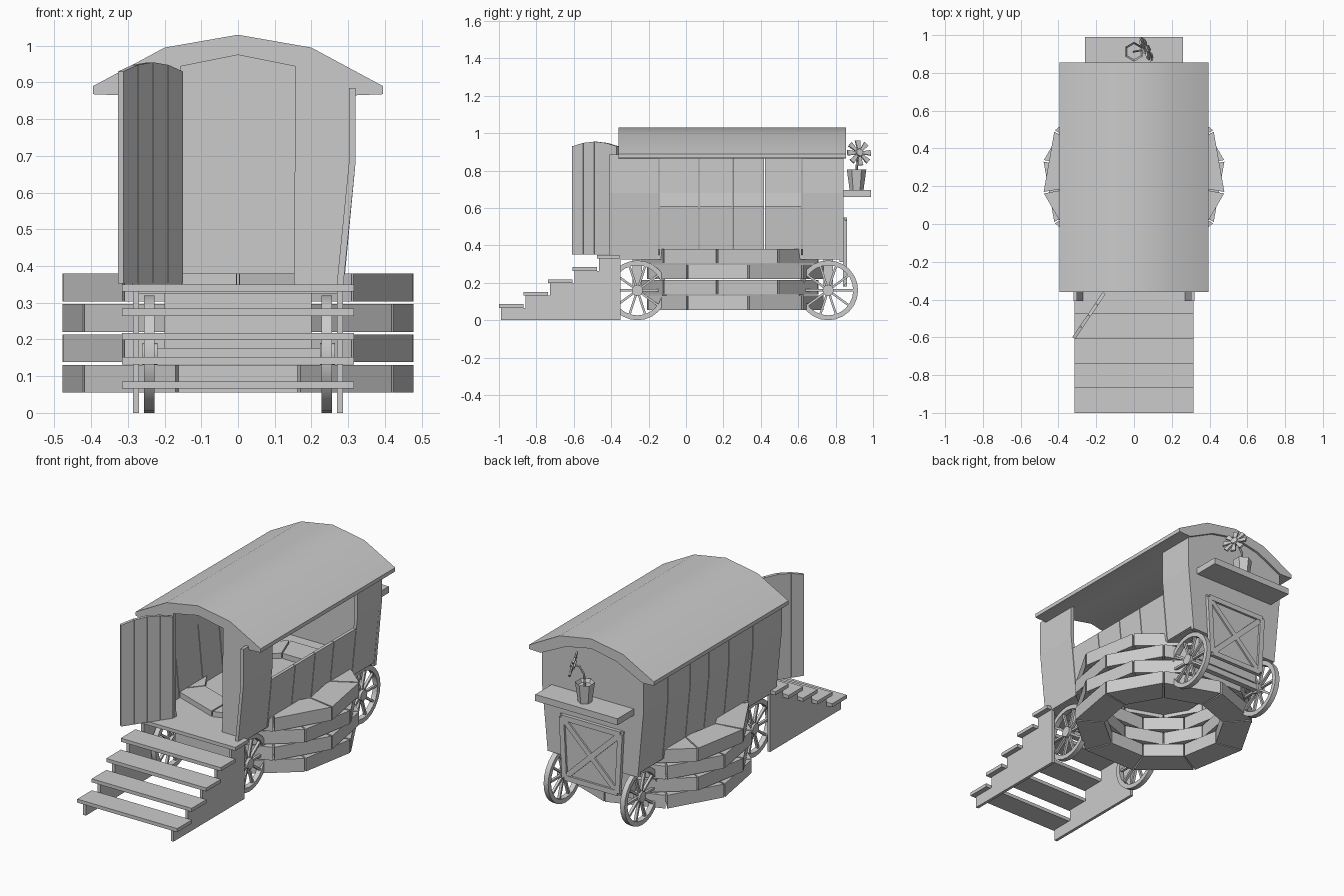
import bpy, bmesh
from math import sin, cos, pi, radians, atan2
from mathutils import Vector, Matrix

if "Cube" in bpy.data.objects:
    bpy.data.objects.remove(bpy.data.objects["Cube"])


def finish(bm, name, smooth=False):
    bmesh.ops.recalc_face_normals(bm, faces=bm.faces)
    me = bpy.data.meshes.new(name)
    bm.to_mesh(me)
    bm.free()
    ob = bpy.data.objects.new(name, me)
    bpy.context.collection.objects.link(ob)
    if smooth:
        bpy.ops.object.select_all(action='DESELECT')
        ob.select_set(True)
        bpy.context.view_layer.objects.active = ob
        bpy.ops.object.shade_smooth_by_angle(angle=radians(30))
    return ob


def add_prism(bm, pts, a, b, axis):
    """Extrude a 2D profile along x (profile yz), y (profile xz) or z (profile xy)."""
    def place(p, t):
        return {'x': (t, p[0], p[1]), 'y': (p[0], t, p[1]), 'z': (p[0], p[1], t)}[axis]
    lo = [bm.verts.new(place(p, a)) for p in pts]
    hi = [bm.verts.new(place(p, b)) for p in pts]
    bm.faces.new(lo)
    bm.faces.new(hi)
    n = len(pts)
    for i in range(n):
        j = (i + 1) % n
        bm.faces.new((lo[i], lo[j], hi[j], hi[i]))


def prism(name, pts, a, b, axis, smooth=False):
    bm = bmesh.new()
    add_prism(bm, pts, a, b, axis)
    return finish(bm, name, smooth)


def box(name, x0, x1, y0, y1, z0, z1):
    return prism(name, [(x0, y0), (x1, y0), (x1, y1), (x0, y1)], z0, z1, 'z')


def mirrored(half):
    """Close a right-hand half profile, given from bottom to top, across x = 0."""
    return half + [(-x, z) for x, z in reversed(half) if x > 0]


# Barrel roof
top = [(.395, .89), (.2, .995), (0, 1.03)]
under = [(.395, .868), (.32, .865), (.16, .943), (0, .975)]
roof = mirrored(top) + [(-x, z) for x, z in under] + list(reversed(under[:-1]))
prism("roof", roof, -.36, .855, 'y', True)

# Side walls built from upright boards; the right side has a long window
T = .018


def wall_profile(side, full):
    outer = [(.285, .33), (.32, .68), (.32, .885)] if full else [(.285, .33), (.313, .61)]
    inner = [(x - T, z) for x, z in reversed(outer)]
    return [(side * x, z) for x, z in outer + inner]


def wall(name, side, cuts, full):
    bm = bmesh.new()
    for a, b in zip(cuts, cuts[1:]):
        add_prism(bm, wall_profile(side, full), a + .002, b - .002, 'y')
    finish(bm, name)


wall("left_wall", -1, [-.41, -.145, .07, .25, .42, .62, .84], True)
wall("right_wall_front", 1, [-.41, -.145], True)
wall("right_wall_back", 1, [.62, .84], True)
wall("right_wall_low", 1, [-.145, .07, .25, .42, .62], False)

# Gable ends and floor
gable = [(.285, .31), (.32, .68), (.32, .87), (.16, .945), (0, .976)]
prism("back_wall", mirrored(gable), .82, .842, 'y')
for s, side in ((1, "right"), (-1, "left")):
    pts = [(.152, .35), (.28, .35), (.312, .68), (.312, .87), (.157, .945)]
    prism(side + "_front_panel", [(s * x, z) for x, z in pts], -.36, -.34, 'y')
box("floor", -.28, .28, -.38, .84, .325, .35)

# Arched door, swung open, made of boards
bm = bmesh.new()
W = .29
tops = [.93, .948, .955, .948, .93]
for i in range(4):
    a, b = i * W / 4 + .001, (i + 1) * W / 4 - .001
    add_prism(bm, [(a, .352), (b, .352), (b, tops[i + 1]), (a, tops[i])], -.009, .009, 'y')
ob = finish(bm, "open_door")
ob.location = (-.157, -.365, 0)
ob.rotation_euler.z = atan2(-.24, -.163)

# Stairs: stepped stringers and open treads
step = [(-.35, 0), (-.99, 0)]
for i in range(5):
    y = -.99 + i * .131
    z = .066 * (i + 1)
    step += [(y, z), (y + .131 if i < 4 else -.35, z)]
    y1 = y + .122 if i < 4 else -.355
    box("tread_%d" % (i + 1), -.316, .316, y - .01, y1, z, z + .02)
for s, side in ((1, "right"), (-1, "left")):
    prism(side + "_stringer", step, s * .269, s * .286, 'x')


# Spoked wheels and axles
def wheel(name, x0, x1, cy, cz, n=24, spokes=10):
    bm = bmesh.new()
    rings = []
    for r, x in ((.16, x0), (.16, x1), (.134, x1), (.134, x0)):
        rings.append([bm.verts.new((x, cy + r * cos(2 * pi * i / n), cz + r * sin(2 * pi * i / n)))
                      for i in range(n)])
    for k in range(4):
        a, b = rings[k], rings[(k + 1) % 4]
        for i in range(n):
            j = (i + 1) % n
            bm.faces.new((a[i], a[j], b[j], b[i]))
    hub = [(cy + .03 * cos(2 * pi * i / 12), cz + .03 * sin(2 * pi * i / 12)) for i in range(12)]
    add_prism(bm, hub, x0 - .004, x1 + .008, 'x')
    for i in range(spokes):
        d = Vector((cos(2 * pi * i / spokes), sin(2 * pi * i / spokes)))
        p = Vector((-d.y, d.x)) * .006
        c = Vector((cy, cz))
        add_prism(bm, [c + d * .02 - p, c + d * .138 - p, c + d * .138 + p, c + d * .02 + p],
                  x0 + .007, x1 - .007, 'x')
    finish(bm, name, True)


for cy, end in ((-.26, "front"), (.76, "back")):
    wheel(end + "_right_wheel", .227, .256, cy, .16)
    wheel(end + "_left_wheel", -.256, -.227, cy, .16)
    box(end + "_axle", -.23, .23, cy - .016, cy + .016, .142, .175)
    box(end + "_bolster", -.2, .2, cy - .025, cy + .025, .175, .327)

# Well ring: four staggered courses of nine mitred blocks
N, R, RI, CY = 9, .485, .325, .25
for row, z in enumerate((.055, .138, .221, .304)):
    bm = bmesh.new()
    for k in range(N):
        off = 20 if row % 2 == 0 else 0
        a0 = radians(-90 + off + 40 * k + .5)
        a1 = radians(-90 + off + 40 * (k + 1) - .5)
        pts = [(r * cos(a), CY + r * sin(a)) for r, a in ((RI, a0), (R, a0), (R, a1), (RI, a1))]
        add_prism(bm, pts, z, z + .076, 'z')
    finish(bm, "block_ring_%d" % (row + 1))

# Back hatch: tapered panel, frame and crossed braces
prism("hatch_panel", [(-.18, .18), (.18, .18), (.2, .55), (-.2, .55)], .84, .85, 'y')
bm = bmesh.new()


def bar(p, q, w, y1):
    p, q = Vector(p), Vector(q)
    d = (q - p).normalized()
    n = Vector((-d.y, d.x)) * w
    add_prism(bm, [p - n, q - n, q + n, p + n], .848, y1, 'y')


c = [(-.167, .195), (.167, .195), (.185, .535), (-.185, .535)]
for i in range(4):
    bar(c[i], c[(i + 1) % 4], .015, .862)
bar(c[0], c[2], .015, .859)
bar(c[1], c[3], .015, .859)
finish(bm, "hatch_frame")

# Shelf with a potted flower
box("shelf", -.26, .26, .84, .99, .658, .695)
PX, PY = 0, .912
bm = bmesh.new()
bmesh.ops.create_cone(bm, cap_ends=True, segments=6, radius1=.037, radius2=.052, depth=.11,
                      matrix=Matrix.Translation((PX, PY, .75)))
cap = [f for f in bm.faces if f.calc_center_median().z > .8]
bmesh.ops.inset_region(bm, faces=cap, thickness=.01)
bmesh.ops.translate(bm, verts=cap[0].verts, vec=(0, 0, -.02))
finish(bm, "flower_pot")

head = Vector((.065, .925, .895))
bm = bmesh.new()
path = [Vector((PX, PY, .78)), Vector((.005, .914, .85)), Vector((.03, .918, .888)), head]
for p, q in zip(path, path[1:]):
    d = q - p
    m = Matrix.Translation((p + q) / 2) @ d.to_track_quat('Z', 'Y').to_matrix().to_4x4()
    bmesh.ops.create_cone(bm, cap_ends=True, segments=6, radius1=.006, radius2=.006,
                          depth=d.length + .004, matrix=m)
finish(bm, "flower_stem")

bm = bmesh.new()
for k in range(8):
    a = k * pi / 4
    d, p = Vector((cos(a), sin(a))), Vector((-sin(a), cos(a)))
    add_prism(bm, [d * .018 - p * .007, d * .068 - p * .015, d * .068 + p * .015,
                   d * .018 + p * .007], -.005, .005, 'z')
bmesh.ops.create_cone(bm, cap_ends=True, segments=8, radius1=.026, radius2=.02, depth=.026)
flower = finish(bm, "flower_head")
flower.location = head
flower.rotation_euler = Vector((.85, .4, .25)).to_track_quat('Z', 'Y').to_euler()
